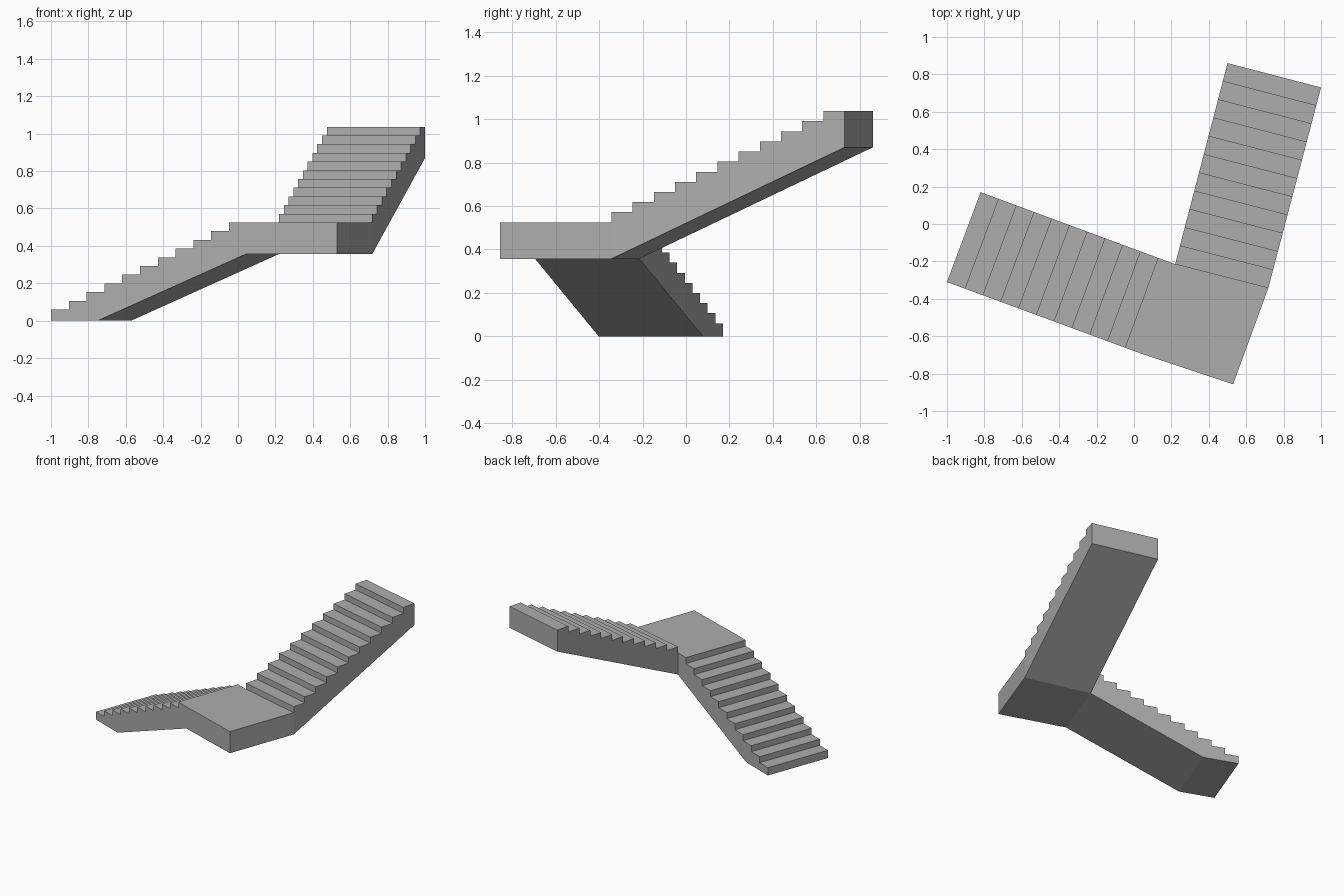
import bpy
from mathutils import Vector

cube = bpy.data.objects.get("Cube")
if cube:
    bpy.data.objects.remove(cube, do_unlink=True)

concrete = bpy.data.materials.new("grey_concrete")
concrete.use_nodes = True
concrete.diffuse_color = (0.42, 0.42, 0.42, 1)
concrete.node_tree.nodes["Principled BSDF"].inputs["Base Color"].default_value = (0.42, 0.42, 0.42, 1)

RISE = 0.0465
LANDING_TOP, LANDING_BOTTOM = 0.525, 0.357


def add_mesh(name, verts, faces):
    mesh = bpy.data.meshes.new(name)
    mesh.from_pydata(verts, [], faces)
    mesh.materials.append(concrete)
    mesh.update()
    obj = bpy.data.objects.new(name, mesh)
    bpy.context.collection.objects.link(obj)
    return obj


def treads(first_top, count, run):
    """Stepped outline as (distance, height), two points per tread."""
    outline = []
    for i in range(count):
        z = first_top + i * RISE
        outline += [(i * run, z), ((i + 1) * run, z)]
    return outline


def flight(name, start, end, profile, joint):
    """Sweep a side profile between a left and a right edge; the joint segment stays open."""
    n = len(profile)
    length = (Vector(end[0]) - Vector(start[0])).length
    verts = []
    for side in (0, 1):
        a, b = Vector(start[side]), Vector(end[side])
        for d, z in profile:
            p = a.lerp(b, d / length)
            verts.append((p.x, p.y, z))
    faces = [tuple(range(n)), tuple(reversed(range(n, 2 * n)))]
    for i in range(n):
        j = (i + 1) % n
        if i != joint:
            faces.append((n + i, n + j, j, i))
    return add_mesh(name, verts, faces)


# Plan points: (left, right) pairs seen walking up
foot = ((-0.82, 0.17), (-1.0, -0.31))
lower_joint = ((0.22, -0.215), (0.044, -0.695))
upper_joint = ((0.22, -0.215), (0.718, -0.343))
head = ((0.5, 0.86), (1.0, 0.73))
outer_corner = (0.53, -0.857)

# Lower flight, flat on the ground at its foot
length = (Vector(lower_joint[0]) - Vector(foot[0])).length
steps = treads(LANDING_TOP - 10 * RISE, 10, 0.1011)
steps += [(steps[-1][0], LANDING_TOP), (length, LANDING_TOP)]
lower_profile = steps + [(length, LANDING_BOTTOM), (0.265, 0), (0, 0)]
flight("lower_flight", foot, lower_joint, lower_profile, len(steps) - 1)

# Corner landing, open where the flights join
plan = [lower_joint[0], lower_joint[1], outer_corner, upper_joint[1]]
verts = [(x, y, z) for z in (LANDING_BOTTOM, LANDING_TOP) for x, y in plan]
sides = [(i, i + 1, i + 5, i + 4) for i in (1, 2)]
add_mesh("landing", verts, [(3, 2, 1, 0), (4, 5, 6, 7)] + sides)

# Upper flight, ending in a vertical face
length = (Vector(head[0]) - Vector(upper_joint[0])).length
steps = treads(LANDING_TOP + RISE, 11, length / 11)
upper_profile = steps + [(length, 0.87), (0, LANDING_BOTTOM), (0, LANDING_TOP)]
flight("upper_flight", upper_joint, head, upper_profile, len(steps) + 1)
